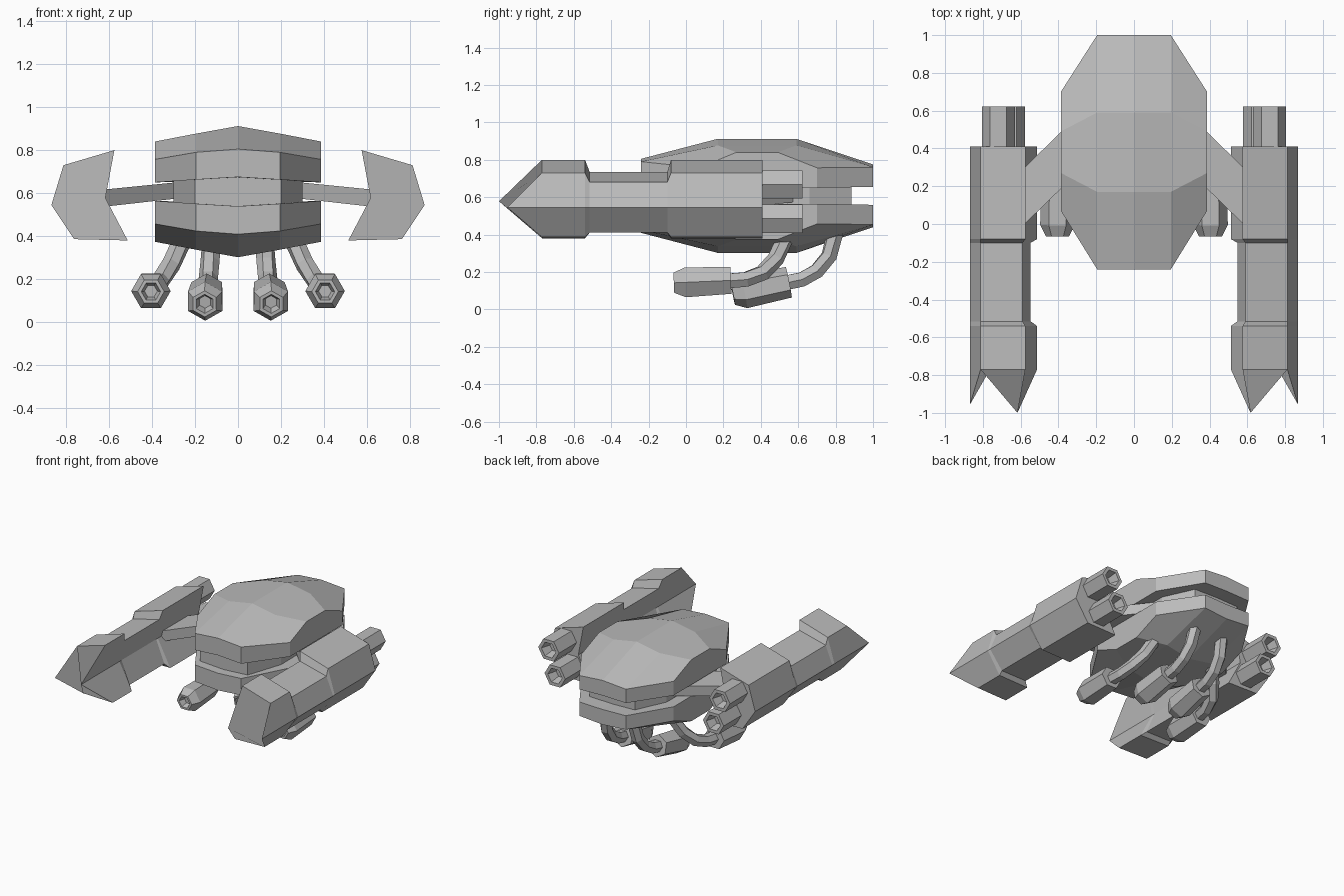
import bpy, bmesh, math
from mathutils import Vector

if "Cube" in bpy.data.objects:
    bpy.data.objects.remove(bpy.data.objects["Cube"])

grey = bpy.data.materials.new("hull grey")
grey.diffuse_color = (0.5, 0.5, 0.5, 1)
grey.use_nodes = True
grey.node_tree.nodes["Principled BSDF"].inputs["Base Color"].default_value = grey.diffuse_color


def loft(name, rings):
    """Skin closed rings of equal length and cap both ends."""
    bm = bmesh.new()
    vs = [[bm.verts.new(p) for p in ring] for ring in rings]
    n = len(rings[0])
    for a, b in zip(vs, vs[1:]):
        for i in range(n):
            j = (i + 1) % n
            bm.faces.new((a[i], a[j], b[j], b[i]))
    bm.faces.new(vs[0])
    bm.faces.new(vs[-1])
    bmesh.ops.recalc_face_normals(bm, faces=bm.faces)
    mesh = bpy.data.meshes.new(name)
    bm.to_mesh(mesh)
    bm.free()
    mesh.materials.append(grey)
    ob = bpy.data.objects.new(name, mesh)
    bpy.context.collection.objects.link(ob)
    return ob


def hex_ring(centre, direction, r, turn=0):
    """Hexagon around a point, square to a direction."""
    d = Vector(direction).normalized()
    u = d.cross(Vector((0, 0, 1))).normalized()
    v = u.cross(d)
    return [Vector(centre) + r * (u * math.cos(a) + v * math.sin(a))
            for a in (turn + k * math.pi / 3 for k in range(6))]


def barrel(name, start, end, steps, turn=0):
    """Straight hexagonal body; steps are (fraction along axis, radius)."""
    s, e = Vector(start), Vector(end)
    return loft(name, [hex_ring(s.lerp(e, t), e - s, r, turn) for t, r in steps])


def hose(name, pts, r):
    """Bent hexagonal tube through points."""
    p = [Vector(q) for q in pts]
    rings = []
    for i, q in enumerate(p):
        d = p[min(i + 1, len(p) - 1)] - p[max(i - 1, 0)]
        rings.append(hex_ring(q, d, r))
    return loft(name, rings)


# Clam-like body: two mirrored faceted shells
side = [(.07, .65), (.07, .757), (.27, .84), (.49, .84), (.70, .757), (.70, .65)]
mid = [(-.24, .663), (-.24, .79), (.17, .877), (.59, .877), (1, .76), (1, .655)]
ridge = [(-.24, .675), (-.24, .805), (.17, .912), (.59, .912), (1, .775), (1, .66)]
columns = [(-.387, side), (-.195, mid), (0, ridge), (.195, mid), (.387, side)]
for name, flip in (("upper_shell", False), ("lower_shell", True)):
    loft(name, [[(x, y, 1.214 - z if flip else z) for y, z in prof] for x, prof in columns])

# Recessed core between the shells
outline = [(.2, -.17), (.3, .09), (.3, .66), (.19, .885)]
outline += [(-x, y) for x, y in reversed(outline)]
loft("core", [[(x, y, z) for x, y in outline] for z in (.53, .685)])

# Pod cross-sections: wide armour and narrow waist
wide = [(.575, .80), (.812, .73), (.868, .545), (.762, .386), (.513, .38), (.617, .578)]
waist = [(.59, .735), (.812, .68), (.868, .545), (.762, .412), (.548, .41), (.617, .578)]
nose_y = [-.77, -.77, -.955, -.77, -.77, -1.0]

for s, tag in ((1, "right"), (-1, "left")):
    # Long side pod with a pointed nose
    rings = [[(s * x, y, z) for (x, z), y in zip(wide, nose_y)]]
    for y, sec in ((-.54, wide), (-.515, waist), (-.10, waist), (-.08, wide), (.41, wide)):
        rings.append([(s * x, y, z) for x, z in sec])
    loft("pod_" + tag, rings)

    # Swept strut from core to pod
    loft("strut_" + tag, [
        [(s * x, y0, zb), (s * x, y0 + .3, zb), (s * x, y0 + .3, zt), (s * x, y0, zt)]
        for x, y0, zb, zt in ((.24, .33, .58, .655), (.64, -.06, .535, .615))])

    # Twin hollow exhausts
    tube = [(0, .087), (1, .087), (1, .06), (.7, .04)]
    barrel("upper_exhaust_" + tag, (s * .718, .38, .668), (s * .718, .622, .668), tube)
    barrel("lower_exhaust_" + tag, (s * .665, .38, .485), (s * .665, .622, .485), tube)

    # Outer hanging gun on a bent hose
    gun = [(0, .083), (.8, .092), (1, .062), (1, .045), (.85, .03)]
    barrel("outer_gun_" + tag, (s * .405, .24, .155), (s * .405, -.065, .142), gun)
    hose("outer_hose_" + tag, [(s * .40, .20, .15), (s * .385, .32, .16), (s * .36, .41, .195),
                               (s * .31, .48, .27), (s * .26, .53, .38)], .045)

    # Inner hanging gun on a bent hose
    barrel("inner_gun_" + tag, (s * .145, .55, .145), (s * .155, .25, .085), gun, math.pi / 6)
    hose("inner_hose_" + tag, [(s * .146, .50, .135), (s * .142, .62, .16), (s * .138, .70, .205),
                               (s * .13, .765, .285), (s * .12, .80, .42)], .045)
